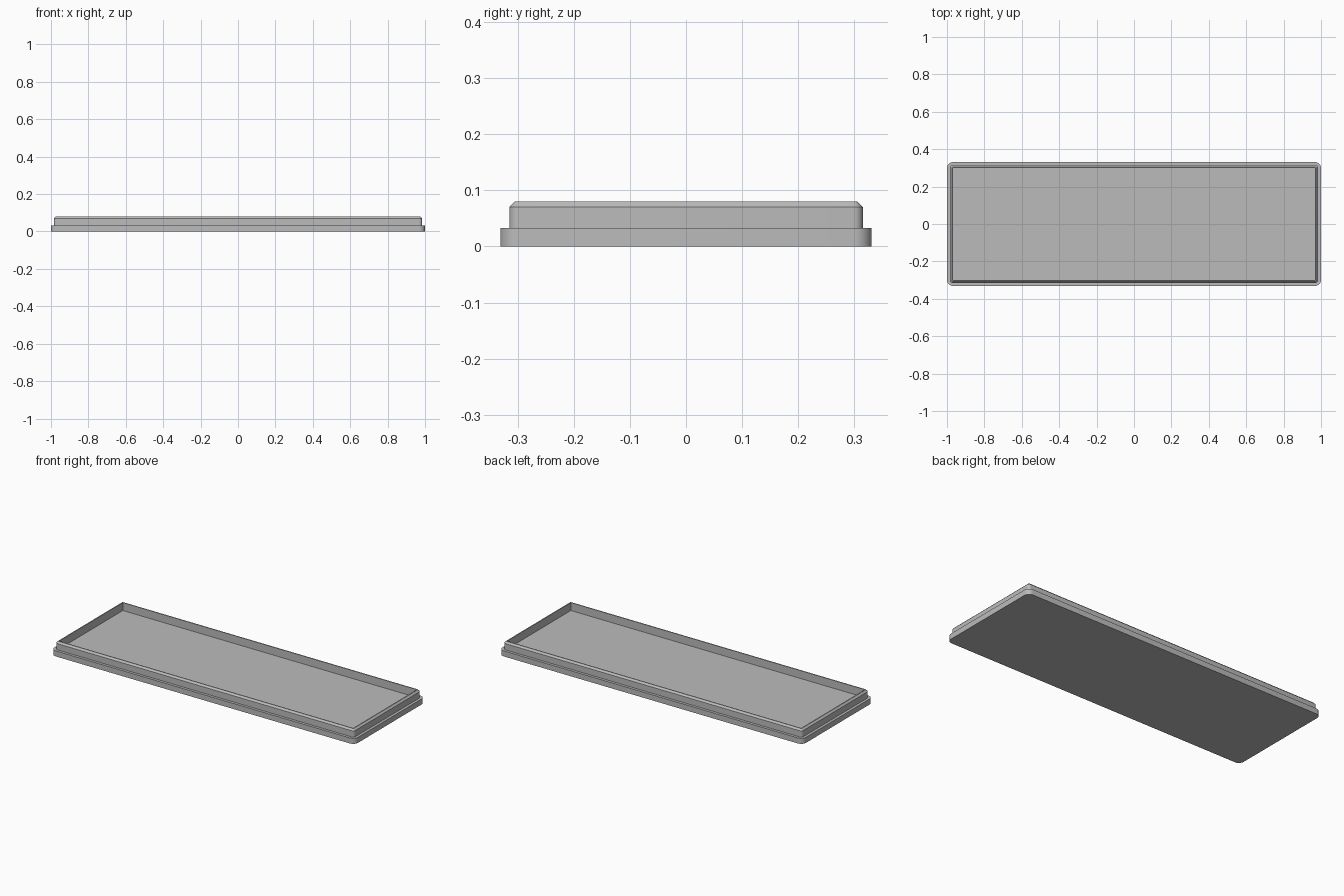
import bpy, bmesh
from math import cos, sin, pi

cube = bpy.data.objects.get("Cube")
if cube:
    bpy.data.objects.remove(cube, do_unlink=True)

HALF_X, HALF_Y, RADIUS = 1.0, 0.331, 0.032
STEPS = 8  # segments per rounded corner

grey = bpy.data.materials.new("plain grey")
grey.use_nodes = True
color = (0.5, 0.5, 0.5, 1)
grey.diffuse_color = color
grey.node_tree.nodes["Principled BSDF"].inputs["Base Color"].default_value = color


def rounded_ring(bm, inset, z):
    """Rounded rectangle whose corner radius shrinks with the inset."""
    r = max(RADIUS - inset, 0.0005)
    cx, cy = HALF_X - inset - r, HALF_Y - inset - r
    verts = []
    for q, (sx, sy) in enumerate([(1, 1), (-1, 1), (-1, -1), (1, -1)]):
        for i in range(STEPS + 1):
            a = (q + i / STEPS) * pi / 2
            verts.append(bm.verts.new((sx * cx + r * cos(a), sy * cy + r * sin(a), z)))
    return verts


# Cross-section from the base outward, over the rim and down to the floor
profile = [
    (0, 0), (0, 0.033),            # flange
    (0.016, 0.033), (0.016, 0.07),  # ledge and raised wall
    (0.026, 0.08), (0.032, 0.08),   # chamfer and rim
    (0.032, 0.033),                 # inner wall down to the floor
]
bm = bmesh.new()
rings = [rounded_ring(bm, inset, z) for inset, z in profile]
for low, high in zip(rings, rings[1:]):
    n = len(low)
    for i in range(n):
        j = (i + 1) % n
        bm.faces.new((low[i], low[j], high[j], high[i]))
bm.faces.new(rings[0][::-1])  # underside
bm.faces.new(rings[-1])       # floor
bmesh.ops.remove_doubles(bm, verts=bm.verts, dist=0.0008)
bmesh.ops.recalc_face_normals(bm, faces=bm.faces)

mesh = bpy.data.meshes.new("tray_lid")
bm.to_mesh(mesh)
bm.free()
mesh.materials.append(grey)
tray = bpy.data.objects.new("tray_lid", mesh)
bpy.context.collection.objects.link(tray)

# Smooth the corners, keep the steps crisp
bpy.context.view_layer.objects.active = tray
tray.select_set(True)
bpy.ops.object.shade_smooth_by_angle(angle=pi / 6)
